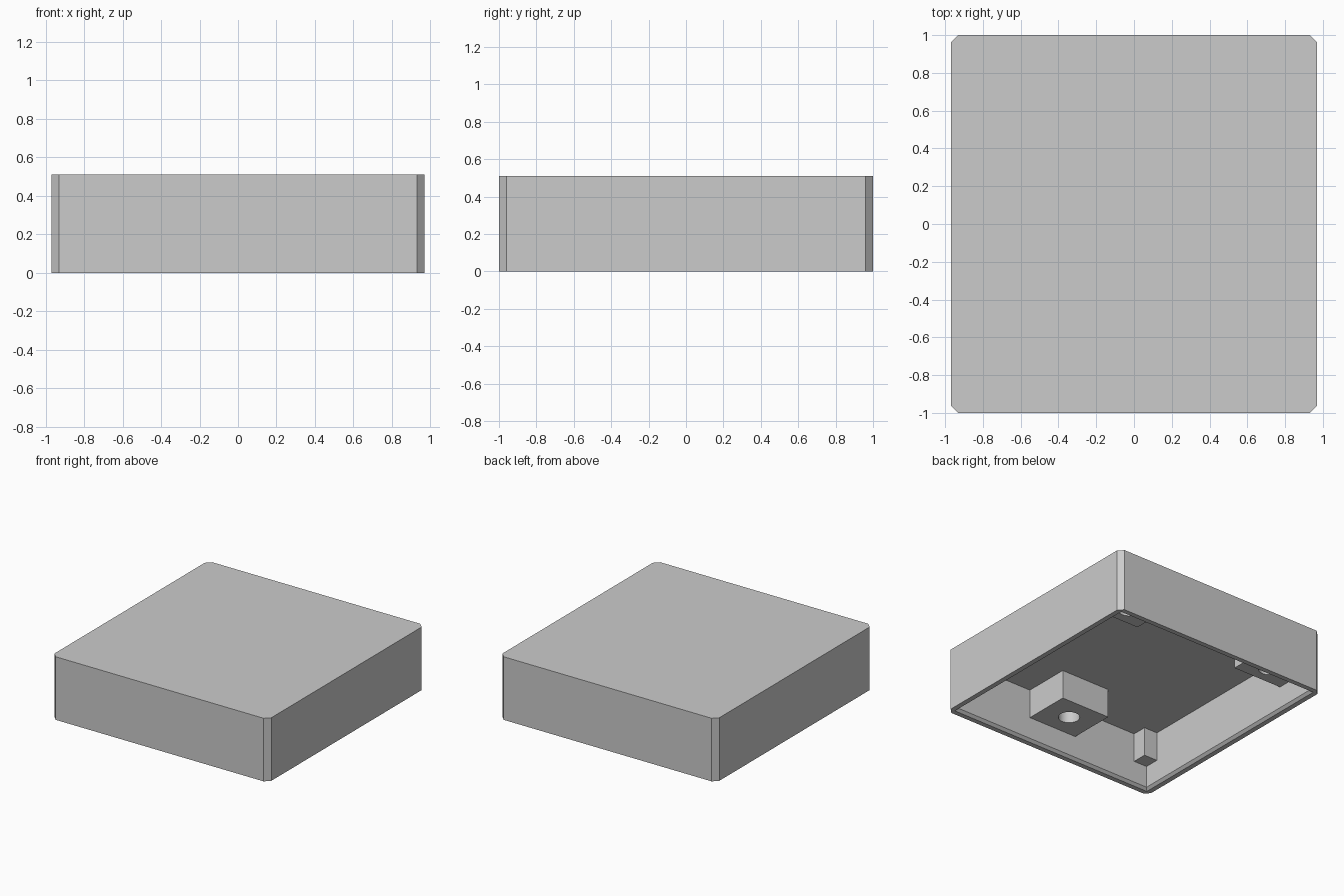
import bpy
import bmesh

cube = bpy.data.objects.get("Cube")
if cube:
    bpy.data.objects.remove(cube, do_unlink=True)

# Main dimensions
HALF_X, HALF_Y, HEIGHT = 0.97, 1.0, 0.51
CORNER = 0.04          # outer corner chamfer
WALL, RIM = 0.06, 0.04  # wall thickness, flat rim width
CEILING = 0.432        # underside of the top plate
BOSS_Z = 0.197         # lower end of bosses and posts
EMBED = 0.03           # overlap into walls and ceiling
IN_X, IN_Y = HALF_X - WALL, HALF_Y - WALL

grey = bpy.data.materials.new("light grey")
grey.use_nodes = True
grey.diffuse_color = (0.6, 0.6, 0.6, 1)
bsdf = next(n for n in grey.node_tree.nodes if n.type == 'BSDF_PRINCIPLED')
bsdf.inputs["Base Color"].default_value = grey.diffuse_color


def loft(name, rings):
    """Closed solid skinned through rings of equal point count."""
    bm = bmesh.new()
    loops = [[bm.verts.new(p) for p in ring] for ring in rings]
    n = len(loops[0])
    for low, high in zip(loops, loops[1:]):
        for i in range(n):
            j = (i + 1) % n
            bm.faces.new((low[i], low[j], high[j], high[i]))
    bm.faces.new(loops[0][::-1])
    bm.faces.new(loops[-1])
    bmesh.ops.recalc_face_normals(bm, faces=bm.faces)
    mesh = bpy.data.meshes.new(name)
    bm.to_mesh(mesh)
    bm.free()
    mesh.materials.append(grey)
    obj = bpy.data.objects.new(name, mesh)
    bpy.context.collection.objects.link(obj)
    return obj


def rect(x0, x1, y0, y1, z):
    return [(x0, y0, z), (x1, y0, z), (x1, y1, z), (x0, y1, z)]


def inset_rect(inset, z):
    x, y = HALF_X - inset, HALF_Y - inset
    return rect(-x, x, -y, y, z)


def chamfered_rect(z):
    x, y, c = HALF_X, HALF_Y, CORNER
    return [(c - x, -y, z), (x - c, -y, z), (x, c - y, z), (x, y - c, z),
            (x - c, y, z), (c - x, y, z), (-x, y - c, z), (-x, c - y, z)]


def box(name, x0, x1, y0, y1, z0, z1):
    return loft(name, [rect(x0, x1, y0, y1, z0), rect(x0, x1, y0, y1, z1)])


def cut(obj, cutter):
    cutter.hide_render = True
    mod = obj.modifiers.new("cut", 'BOOLEAN')
    mod.operation = 'DIFFERENCE'
    mod.solver = 'EXACT'
    mod.object = cutter
    bpy.ops.object.select_all(action='DESELECT')
    obj.select_set(True)
    bpy.context.view_layer.objects.active = obj
    bpy.ops.object.modifier_apply(modifier=mod.name)
    bpy.data.objects.remove(cutter, do_unlink=True)


# Open-bottomed shell with a bevelled inner rim
shell = loft("shell", [chamfered_rect(0), chamfered_rect(HEIGHT)])
bevel = WALL - RIM
cavity = loft("cavity_cutter", [inset_rect(RIM - bevel, -bevel),
                                inset_rect(WALL, bevel),
                                inset_rect(WALL, CEILING)])
cut(shell, cavity)


def screw_boss(name, x0, x1, y0, y1, hole_x, hole_y):
    boss = box(name, x0, x1, y0, y1, BOSS_Z, CEILING + EMBED)
    bpy.ops.mesh.primitive_cylinder_add(vertices=32, radius=0.08, depth=0.4,
                                        location=(hole_x, hole_y, BOSS_Z))
    cut(boss, bpy.context.object)
    boss.select_set(True)
    bpy.context.view_layer.objects.active = boss
    bpy.ops.object.shade_smooth_by_angle()


# Screw bosses: one at the front middle, two in the back corners
screw_boss("front_boss", -0.22, 0.22, -IN_Y - EMBED, -0.56, 0, -0.75)
screw_boss("back_left_boss", 0.47, IN_X + EMBED, 0.6, IN_Y + EMBED, 0.68, 0.75)
screw_boss("back_right_boss", -IN_X - EMBED, -0.47, 0.6, IN_Y + EMBED, -0.68, 0.75)

# Small square posts in the front corners
for side, sign in (("left", 1), ("right", -1)):
    x0, x1 = sorted((sign * (IN_X - 0.12), sign * (IN_X + EMBED)))
    box(f"front_{side}_post", x0, x1, -IN_Y - EMBED, -IN_Y + 0.12,
        BOSS_Z, CEILING + EMBED)
